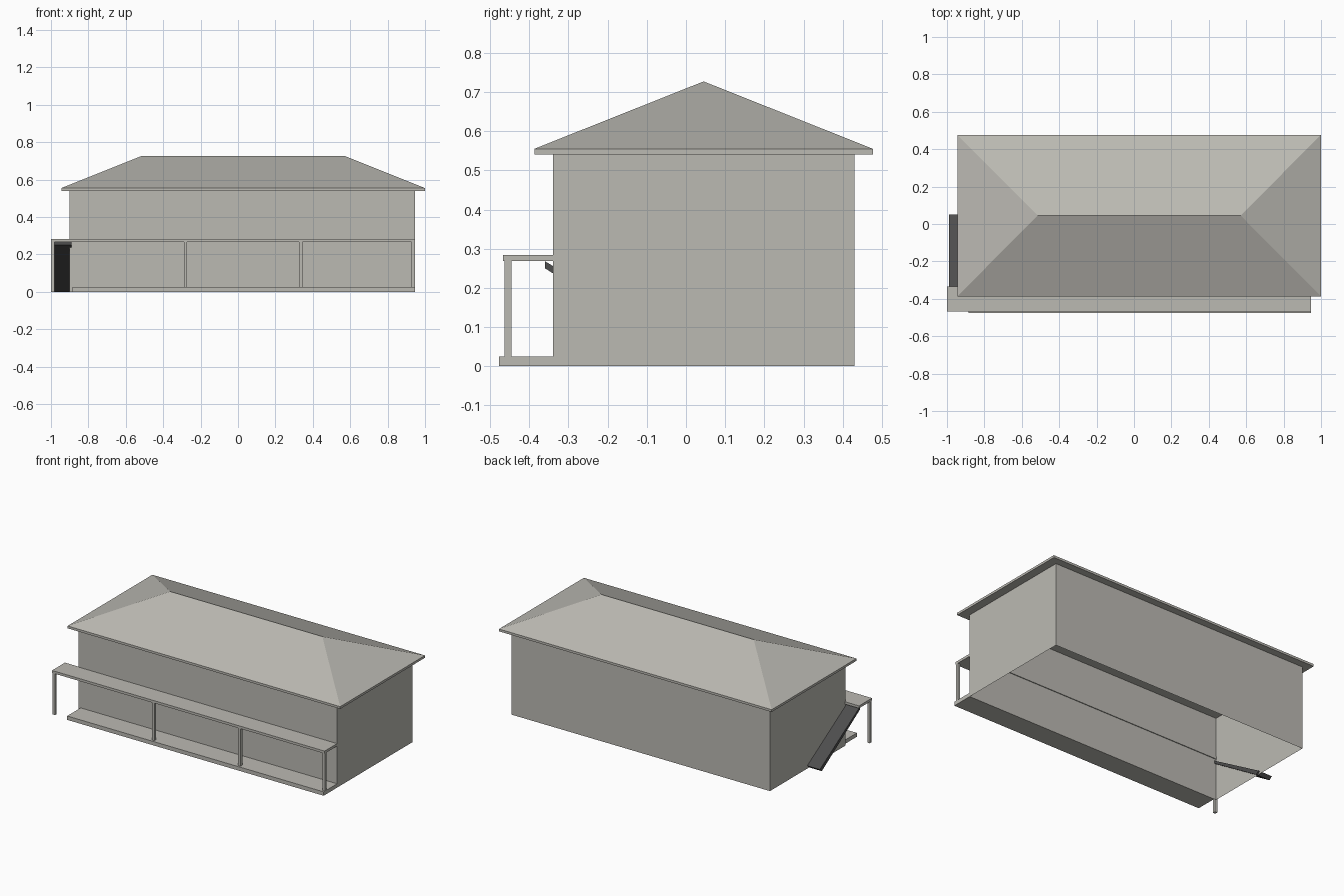
import bpy, bmesh

if "Cube" in bpy.data.objects:
    bpy.data.objects.remove(bpy.data.objects["Cube"], do_unlink=True)


def material(name, rgb):
    m = bpy.data.materials.new(name)
    m.use_nodes = True
    m.diffuse_color = (*rgb, 1)
    bsdf = next(n for n in m.node_tree.nodes if n.type == 'BSDF_PRINCIPLED')
    bsdf.inputs["Base Color"].default_value = (*rgb, 1)
    return m


STONE = material("warm grey", (0.50, 0.49, 0.45))
DARK = material("charcoal", (0.075, 0.075, 0.075))


def finish(name, bm, mat):
    bmesh.ops.recalc_face_normals(bm, faces=bm.faces)
    mesh = bpy.data.meshes.new(name)
    bm.to_mesh(mesh)
    bm.free()
    mesh.materials.append(mat)
    obj = bpy.data.objects.new(name, mesh)
    bpy.context.collection.objects.link(obj)
    return obj


def cuboid(bm, x, y, z):
    """Box spanning the given (low, high) ranges."""
    verts = bmesh.ops.create_cube(bm, size=1)["verts"]
    for v in verts:
        for i, (lo, hi) in enumerate((x, y, z)):
            v.co[i] = hi if v.co[i] > 0 else lo
    return verts


def box(name, x, y, z, mat=STONE):
    bm = bmesh.new()
    cuboid(bm, x, y, z)
    return finish(name, bm, mat)


# House walls: a shell open at top and bottom
bm = bmesh.new()
cuboid(bm, (-0.9, 0.945), (-0.34, 0.43), (0, 0.542))
bm.normal_update()
bmesh.ops.delete(bm, geom=[f for f in bm.faces if abs(f.normal.z) > 0.5], context='FACES')
finish("house_walls", bm, STONE)

# Hipped roof: eave slab whose top face is drawn up to a ridge
bm = bmesh.new()
eave_x, eave_y, ridge_y = (-0.945, 1.0), (-0.387, 0.477), 0.045
cuboid(bm, eave_x, eave_y, (0.54, 0.555))
bm.normal_update()
top = max(bm.faces, key=lambda f: f.normal.z)
ring = list(top.verts)
bm.faces.remove(top)
ridge = {-1: bm.verts.new((-0.515, ridge_y, 0.727)),
         1: bm.verts.new((0.57, ridge_y, 0.727))}
side = lambda v: 1 if v.co.x > 0 else -1
for a, b in zip(ring, ring[1:] + ring[:1]):
    if side(a) == side(b):
        bm.faces.new((a, b, ridge[side(a)]))
    else:
        bm.faces.new((a, b, ridge[side(b)], ridge[side(a)]))
finish("hipped_roof", bm, STONE)

# Porch floor and canopy
box("porch_floor", (-0.885, 0.945), (-0.477, -0.34), (0, 0.025))
box("porch_canopy", (-1.0, 0.945), (-0.467, -0.335), (0.268, 0.284))

# Porch posts
for i, x in enumerate((-0.99, -0.281, 0.335, 0.936)):
    box(f"porch_post_{i + 1}", (x - 0.009, x + 0.009), (-0.464, -0.446),
        (0 if i == 0 else 0.025, 0.268))

# Sloping stair beside the house, sheared down from the canopy to the ground
bm = bmesh.new()
for v in cuboid(bm, (-0.99, -0.89), (-0.36, 0.05), (0, 0.018)):
    if v.co.y < 0:
        v.co.z += 0.25
    elif v.co.z < 0.01:
        v.co.y -= 0.02
finish("side_stair", bm, DARK)
